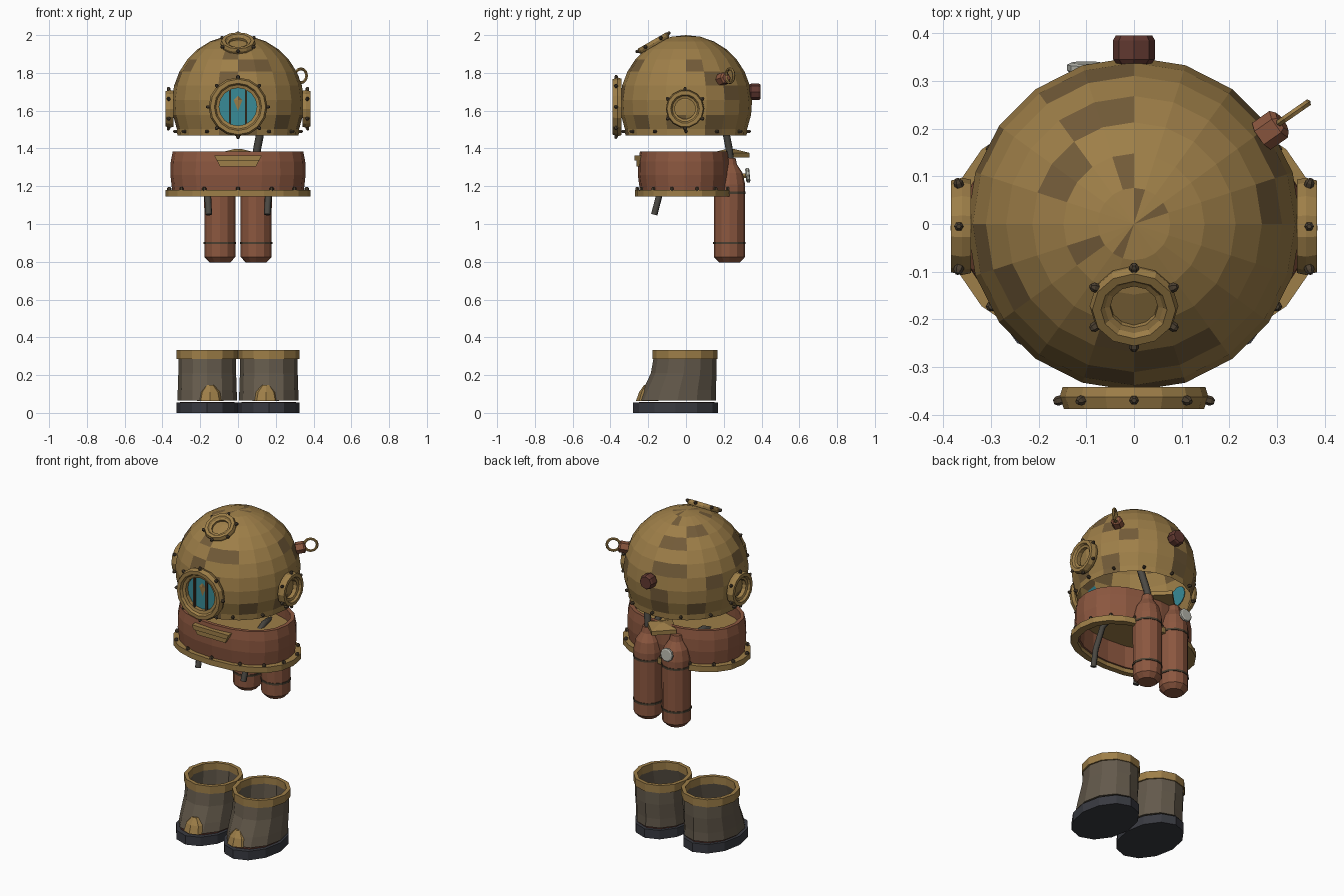
import bpy, bmesh, random
from math import sin, cos, pi, radians, copysign
from mathutils import Vector, Matrix

if "Cube" in bpy.data.objects:
    bpy.data.objects.remove(bpy.data.objects["Cube"])

random.seed(4)


def material(name, rgb):
    m = bpy.data.materials.new(name)
    m.diffuse_color = (*rgb, 1)
    m.use_nodes = True
    m.node_tree.nodes["Principled BSDF"].inputs["Base Color"].default_value = m.diffuse_color
    return m


GOLD = material("brass", (.34, .21, .065))
PATCH = material("tarnish", (.17, .105, .04))
COPPER = material("copper", (.26, .095, .05))
RUST = material("dark_copper", (.12, .04, .03))
BOLT = material("bolt_brown", (.07, .05, .03))
LEATHER = material("leather", (.125, .1, .07))
SOLE = material("rubber", (.04, .042, .052))
GLASS = material("glass", (.04, .26, .31))
HOSE = material("hose", (.07, .065, .055))
DIAL = material("dial", (.45, .45, .4))


def finish(name, bm, mat, loc=(0, 0, 0), aim=(0, 0, 1)):
    bmesh.ops.remove_doubles(bm, verts=bm.verts, dist=1e-5)
    bmesh.ops.recalc_face_normals(bm, faces=bm.faces)
    aim = Vector(aim)
    rot = Matrix() if aim.z > .999 else aim.to_track_quat('Z', 'Y').to_matrix().to_4x4()
    bm.transform(Matrix.Translation(loc) @ rot)
    me = bpy.data.meshes.new(name)
    bm.to_mesh(me)
    bm.free()
    me.materials.append(mat)
    ob = bpy.data.objects.new(name, me)
    bpy.context.collection.objects.link(ob)
    return ob


def loft(name, rings, n, mat, loc=(0, 0, 0), aim=(0, 0, 1), caps=True, closed=False, e=1):
    """Skin rings of (rx, ry, z, centre_y); closed joins the last ring to the first."""
    bm = bmesh.new()
    loops = []
    for rx, ry, z, cy in rings:
        loop = []
        for i in range(n):
            c, s = cos(2 * pi * i / n), sin(2 * pi * i / n)
            c, s = copysign(abs(c) ** e, c), copysign(abs(s) ** e, s)
            loop.append(bm.verts.new((rx * c, cy + ry * s, z)))
        loops.append(loop)
    pairs = list(zip(loops, loops[1:])) + ([(loops[-1], loops[0])] if closed else [])
    for a, b in pairs:
        for i in range(n):
            j = (i + 1) % n
            bm.faces.new((a[i], a[j], b[j], b[i]))
    if caps and not closed:
        bm.faces.new(loops[0])
        bm.faces.new(loops[-1])
    return finish(name, bm, mat, loc, aim)


def lathe(name, prof, n, mat, loc=(0, 0, 0), aim=(0, 0, 1), **kw):
    return loft(name, [(r, r, h, 0) for r, h in prof], n, mat, loc, aim, **kw)


def bolt(name, loc, aim, r=.01):
    lathe(name, [(r, -.008), (r, .006), (r * .5, .013)], 6, BOLT, loc, aim)


def tube(name, pts, r, mat):
    cu = bpy.data.curves.new(name, 'CURVE')
    cu.dimensions = '3D'
    cu.bevel_depth, cu.bevel_resolution, cu.use_fill_caps = r, 1, True
    sp = cu.splines.new('POLY')
    sp.points.add(len(pts) - 1)
    for p, co in zip(sp.points, pts):
        p.co = (*co, 1)
    cu.materials.append(mat)
    ob = bpy.data.objects.new(name, cu)
    bpy.context.collection.objects.link(ob)


def box(name, lo, hi, mat, taper=1):
    """Box whose bottom edge is scaled in x by taper."""
    bm = bmesh.new()
    bmesh.ops.create_cube(bm, size=1)
    lo, hi = Vector(lo), Vector(hi)
    for v in bm.verts:
        k = taper if v.co.z < 0 else 1
        v.co = Vector([(a + b) / 2 + c * (b - a) for a, b, c in zip(lo, hi, v.co)])
        v.co.x = (lo.x + hi.x) / 2 + (v.co.x - (lo.x + hi.x) / 2) * k
    return finish(name, bm, mat)


def porthole(name, loc, aim, r, hole, h, n, bolts, sink):
    aim = Vector(aim).normalized()
    loc = Vector(loc)
    mid = hole + (r - hole) * .45
    lathe(name + "_frame", [(hole, 0), (r * .96, 0), (r, h * .45), (r * .94, h), (mid, h),
                            (mid - .008, h * .7), (hole, h * .6)], n, GOLD, loc, aim, closed=True)
    lathe(name + "_glass", [(hole + .005, 0), (hole + .005, .004)], n, GLASS, loc - aim * sink, aim)
    rot = aim.to_track_quat('Z', 'Y')
    for i in range(bolts):
        a = 2 * pi * i / bolts + pi / 2
        d = rot @ Vector((cos(a), sin(a), 0))
        bolt(name + "_bolt", loc + d * r + aim * h * .6, d + aim * .3)


# Helmet dome with scattered tarnished plates
prof = [(.35 * sin(radians(12.5 * k)), 1.64 + .36 * cos(radians(12.5 * k))) for k in range(10)]
dome = lathe("helmet_dome", prof + [(.321, 1.468)], 20, GOLD, caps=False)
dome.data.materials.append(PATCH)
for p in dome.data.polygons:
    p.material_index = int(random.random() < .14)
for i in range(12):
    a = radians(30 * i)
    bolt("helmet_rivet", (.33 * cos(a), .33 * sin(a), 1.49), (cos(a), sin(a), 0), .009)

# Portholes
porthole("front_porthole", (0, -.342, 1.62), (0, -1, 0), .156, .1, .046, 16, 8, 0.0)
for s in (-1, 1):
    porthole("side_porthole", (s * .342, -.005, 1.61), (s, 0, 0), .102, .055, .042, 14, 6, .02)
    box("window_bar", (s * .042 - .006, -.372, 1.53), (s * .042 + .006, -.36, 1.71), BOLT)
porthole("top_porthole", (0, -.165, 1.945), (0, -.5, .866), .093, .05, .03, 12, 6, .02)

# Back plug and eye ring
lathe("back_plug", [(.036, 0), (.044, .01), (.044, .05), (.038, .06)], 8, RUST, (0, .335, 1.7), (0, 1, 0))
lathe("ring_nut", [(.034, -.02), (.034, .025), (.024, .034)], 6, COPPER, (.283, .195, 1.768), (.8, .56, .2))
ringdir = Vector((-.57, .82, 0))
bpy.ops.mesh.primitive_torus_add(major_segments=12, minor_segments=6, major_radius=.037, minor_radius=.008,
                                 location=(.333, .232, 1.785), rotation=ringdir.to_track_quat('Z', 'Y').to_euler())
bpy.context.object.name = "eye_ring"
bpy.context.object.data.materials.append(GOLD)

# Collar, its inner plate, flange and front plaque
loft("collar", [(.348, .235, 1.17, 0), (.358, .247, 1.26, 0), (.356, .245, 1.33, 0), (.345, .236, 1.385, 0),
                (.322, .214, 1.385, 0), (.328, .218, 1.17, 0)], 20, COPPER, (0, -.008, 0), closed=True, e=.88)
loft("collar_plate", [(.335, .225, 1.305, 0), (.335, .225, 1.315, 0)], 20, GOLD, (0, -.008, 0), e=.88)
loft("collar_flange", [(.385, .262, 1.145, 0), (.385, .262, 1.18, 0), (.34, .228, 1.18, 0),
                       (.34, .228, 1.145, 0)], 20, GOLD, (0, -.008, 0), closed=True, e=.88)
for i in range(14):
    a = 2 * pi * i / 14 + pi / 2
    c, s = cos(a), sin(a)
    bolt("flange_bolt", (.372 * copysign(abs(c) ** .88, c), -.008 + .25 * copysign(abs(s) ** .88, s), 1.184),
         (0, 0, 1), .011)
box("plaque_plate", (-.125, -.272, 1.335), (.125, -.22, 1.362), GOLD, .9)
box("plaque_base", (-.112, -.262, 1.305), (.112, -.22, 1.337), GOLD, .85)

# Air tanks
for s in (-1, 1):
    at = (s * .096, .23, 0)
    lathe("air_tank", [(.055, .797), (.082, .825), (.083, 1.21), (.07, 1.27), (.04, 1.315), (.032, 1.35)],
          12, COPPER, at)
    for z in (.9, 1.165):
        lathe("tank_band", [(.086, z - .006), (.086, z + .006)], 12, BOLT, at)
    # Shoulder strap
    tube("shoulder_strap", [(s * .155, -.168, 1.05), (s * .16, -.142, 1.15), (s * .16, -.08, 1.27),
                            (s * .15, .04, 1.325), (s * .12, .15, 1.3), (s * .1, .2, 1.24)], .018, HOSE)

# Bracket between the tanks, hose and gauge
lathe("tank_bracket", [(.1, 0), (.1, .025), (.02, .045)], 4, GOLD, (0, .235, 1.352))
tube("air_hose", [(.092, .235, 1.33), (.1, .23, 1.39), (.125, .205, 1.52)], .021, HOSE)
lathe("gauge_stem", [(.014, 0), (.014, .06)], 6, GOLD, (-.1, .27, 1.255), (0, 1, 0))
lathe("gauge", [(.034, 0), (.04, .006), (.04, .018), (.032, .022)], 10, DIAL, (-.1, .316, 1.257), (0, 1, .1))

# Boots
for s in (-1, 1):
    at = (s * .163, 0, 0)
    loft("boot_sole", [(.163, .225, 0, -.055), (.163, .225, .055, -.055)], 12, SOLE, at)
    loft("boot_insole", [(.145, .2, .05, -.05), (.145, .2, .058, -.05)], 12, RUST, at)
    loft("boot_shaft", [(.158, .205, .066, -.045), (.156, .193, .12, -.035), (.153, .174, .21, -.012),
                        (.153, .166, .29, -.006), (.138, .15, .29, -.006), (.138, .175, .07, -.04)],
         12, LEATHER, at, closed=True)
    loft("boot_cuff", [(.162, .172, .285, -.006), (.162, .172, .332, -.006), (.138, .15, .332, -.006),
                       (.138, .15, .285, -.006)], 12, GOLD, at, closed=True)
    loft("toe_cap", [(.07, .06, .064, -.205), (.058, .048, .11, -.2), (.022, .022, .148, -.2)],
         8, GOLD, (s * .148, 0, 0))
